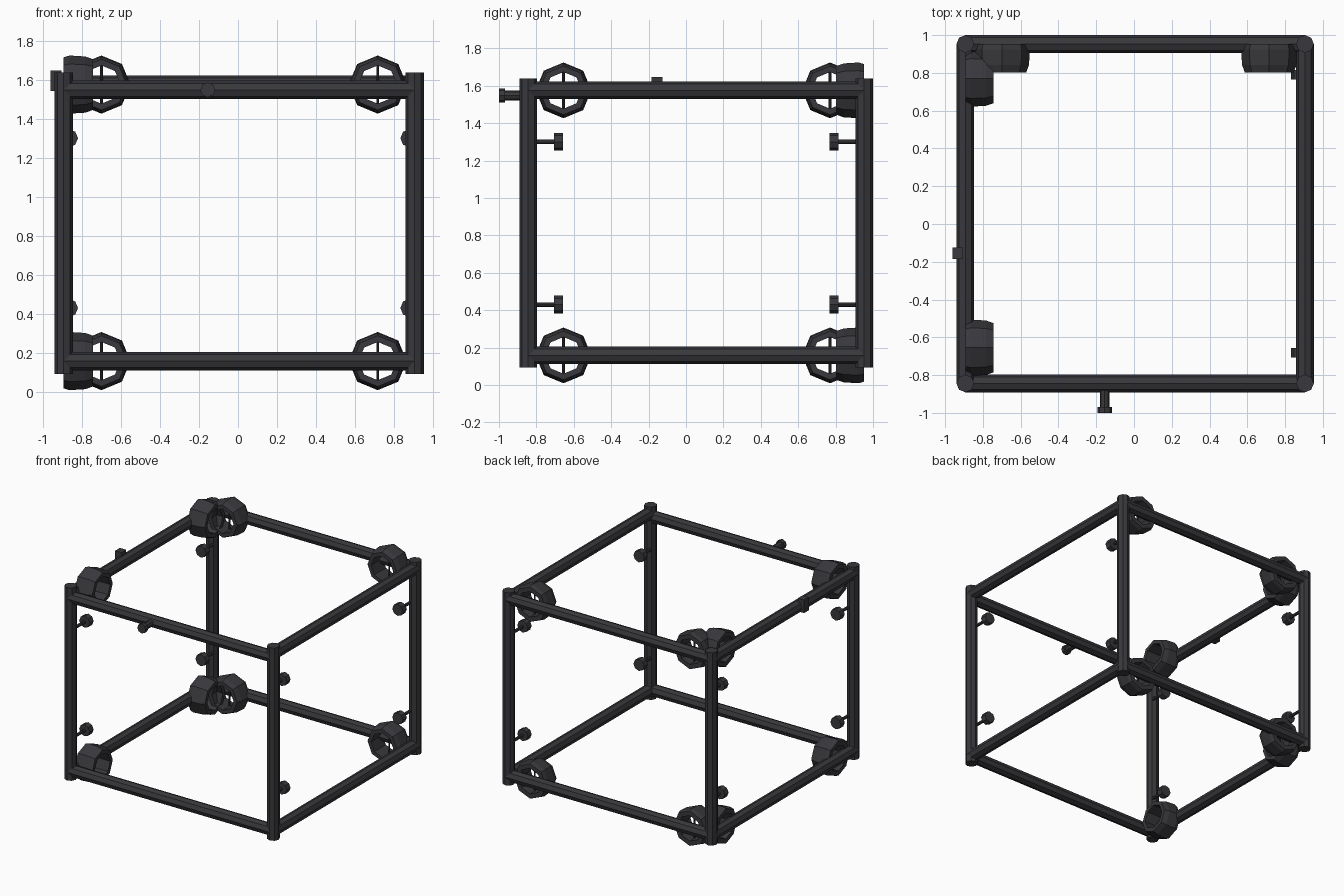
import bpy, bmesh, math
from mathutils import Vector

cube = bpy.data.objects.get("Cube")
if cube:
    bpy.data.objects.remove(cube, do_unlink=True)

# Single dark metal colour
metal = bpy.data.materials.new("dark_metal")
metal.use_nodes = True
color = (0.04, 0.039, 0.045, 1)
metal.diffuse_color = color
metal.node_tree.nodes["Principled BSDF"].inputs["Base Color"].default_value = color

SIDES = 8
LEFT, RIGHT = 0.905, -0.893
FRONT, BACK = -0.844, 0.953
LOW, HIGH, FRONT_HIGH = 0.158, 1.575, 1.548
TUBE = 0.047


def finish(name, bm):
    bmesh.ops.recalc_face_normals(bm, faces=bm.faces)
    mesh = bpy.data.meshes.new(name)
    bm.to_mesh(mesh)
    bm.free()
    mesh.materials.append(metal)
    obj = bpy.data.objects.new(name, mesh)
    bpy.context.collection.objects.link(obj)
    return obj


def lathe(name, start, direction, profile, closed=False):
    """Sweep (distance, radius) points around an axis; corners point up."""
    axis = Vector(direction).normalized()
    up = Vector((1, 0, 0)) if abs(axis.z) > 0.5 else Vector((0, 0, 1))
    side = axis.cross(up)
    bm = bmesh.new()
    loops = []
    for dist, radius in profile:
        loop = []
        for i in range(SIDES):
            a = math.tau * i / SIDES
            offset = up * math.cos(a) + side * math.sin(a)
            loop.append(bm.verts.new(Vector(start) + axis * dist + offset * radius))
        loops.append(loop)
    pairs = list(zip(loops, loops[1:]))
    if closed:
        pairs.append((loops[-1], loops[0]))
    else:
        bm.faces.new(loops[0])
        bm.faces.new(loops[-1])
    for a, b in pairs:
        for i in range(SIDES):
            j = (i + 1) % SIDES
            bm.faces.new((a[i], a[j], b[j], b[i]))
    return finish(name, bm)


def rod(name, a, b, radius):
    d = Vector(b) - Vector(a)
    return lathe(name, a, d, [(0, radius), (d.length, radius)])


def corner_ring(name, center, inward):
    """Tapered hollow collar with a thin upright bar across it."""
    lathe(name, center, inward,
          [(0, 0.14), (0.03, 0.149), (0.11, 0.144), (0.15, 0.13),
           (0.15, 0.098), (0, 0.102)], closed=True)
    mid = Vector(center) + Vector(inward) * 0.06
    reach = Vector((0, 0, 0.11))
    rod(name + "_bar", mid - reach, mid + reach, 0.007)


# Upright posts and the pegs on their inner sides
for sx, x in (("left", LEFT), ("right", RIGHT)):
    for sy, y in (("front", FRONT), ("back", BACK)):
        rod(f"{sy}_{sx}_post", (x, y, 0.093), (x, y, 1.638), TUBE)
        inward = 1 if y < 0 else -1
        peg_x = x - math.copysign(0.026, x)
        for level, z in (("lower", 0.43), ("upper", 1.3)):
            lathe(f"{sy}_{sx}_{level}_peg", (peg_x, y, z), (0, inward, 0),
                  [(0, 0.012), (0.138, 0.012), (0.138, 0.047), (0.187, 0.047)])

# Horizontal beams
for level, z in (("lower", LOW), ("upper", HIGH)):
    fz = FRONT_HIGH if level == "upper" else z
    rod(f"front_{level}_beam", (RIGHT, FRONT, fz), (LEFT, FRONT, fz), TUBE)
    rod(f"back_{level}_beam", (RIGHT, BACK, z), (LEFT, BACK, z), TUBE)
    rod(f"left_{level}_beam", (LEFT, FRONT, z), (LEFT, BACK, z), TUBE)
    rod(f"right_{level}_beam", (RIGHT, FRONT, z), (RIGHT, BACK, z), TUBE)

    # Collars on the back and right beams
    corner_ring(f"back_left_{level}_ring", (0.716, BACK, z), (0, -1, 0))
    corner_ring(f"back_right_{level}_ring", (-0.70, BACK, z), (0, -1, 0))
    corner_ring(f"right_front_{level}_ring", (RIGHT, -0.655, z), (1, 0, 0))
    corner_ring(f"right_back_{level}_ring", (RIGHT, 0.77, z), (1, 0, 0))

# Knob projecting from the front beam
lathe("front_knob", (-0.155, FRONT, FRONT_HIGH), (0, -1, 0),
      [(0, 0.026), (0.124, 0.026), (0.124, 0.038), (0.156, 0.038)])

# Small clamp block on the right upper beam
bm = bmesh.new()
bmesh.ops.create_cube(bm, size=1)
bmesh.ops.scale(bm, vec=(0.056, 0.06, 0.105), verts=bm.verts)
bmesh.ops.translate(bm, vec=(-0.932, -0.155, 1.594), verts=bm.verts)
finish("right_clamp", bm)
